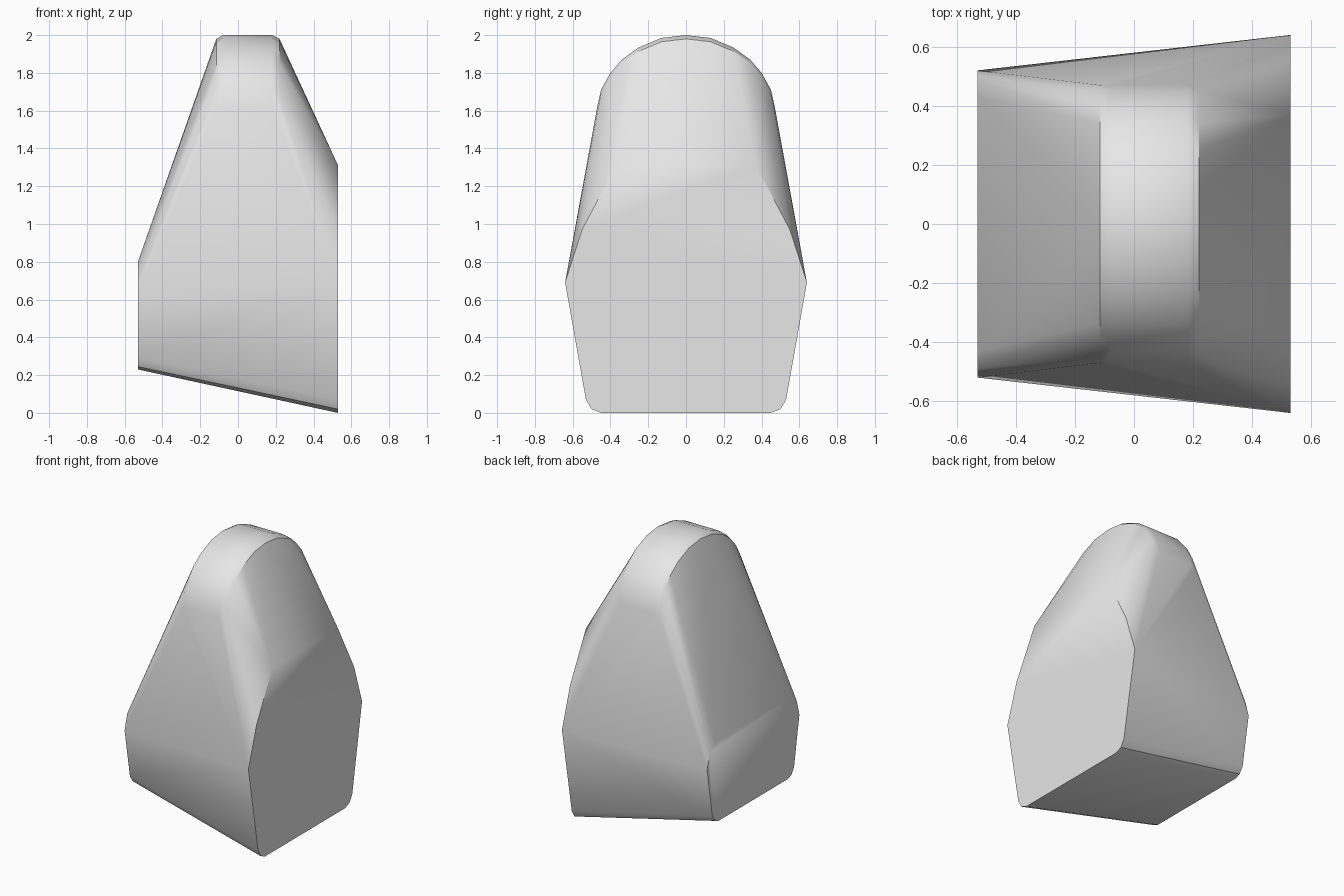
import bpy, bmesh, math

cube = bpy.data.objects.get("Cube")
if cube:
    bpy.data.objects.remove(cube, do_unlink=True)

grey = bpy.data.materials.new("plain_grey")
grey.use_nodes = True
colour = (0.8, 0.8, 0.8, 1)
grey.diffuse_color = colour
grey.node_tree.nodes["Principled BSDF"].inputs["Base Color"].default_value = colour

# Half outlines (y, z) of the two flat ends and of the arched crown
tall_end = [(0.45, 0), (0.5, 0.02), (0.53, 0.07), (0.64, 0.69), (0.55, 0.97), (0.37, 1.31)]
short_end = [(0.39, 0.23), (0.43, 0.245), (0.46, 0.29), (0.52, 0.64), (0.49, 0.75), (0.43, 0.8)]
crown = [(0.47, 1.62), (0.45, 1.71), (0.4, 1.8), (0.34, 1.87), (0.25, 1.935), (0.13, 1.985), (0, 2)]

# Sections along x: position, outline, amount lowered for the soft crown edges
sections = [
    (-0.53, short_end, 0), (0.53, tall_end, 0),
    (-0.115, crown, 0.02), (-0.08, crown, 0),
    (0.18, crown, 0), (0.22, crown, 0.02),
]

# Skin the mirrored sections into one faceted solid
bm = bmesh.new()
for x, outline, drop in sections:
    for y, z in outline:
        for side in ((1, -1) if y else (1,)):
            bm.verts.new((x, side * y, z - drop))
hull = bmesh.ops.convex_hull(bm, input=bm.verts[:])
spare = {g for key in ("geom_interior", "geom_unused") for g in hull[key]
         if isinstance(g, bmesh.types.BMVert) and g.is_valid}
bmesh.ops.delete(bm, geom=list(spare), context='VERTS')
bmesh.ops.dissolve_limit(bm, angle_limit=math.radians(0.5), verts=bm.verts[:], edges=bm.edges[:])
bmesh.ops.recalc_face_normals(bm, faces=bm.faces[:])

mesh = bpy.data.meshes.new("tapered_block")
bm.to_mesh(mesh)
bm.free()
mesh.materials.append(grey)
block = bpy.data.objects.new("tapered_block", mesh)
bpy.context.collection.objects.link(block)

# Smooth the rounded corners, keep the end faces crisp
bpy.ops.object.select_all(action='DESELECT')
block.select_set(True)
bpy.context.view_layer.objects.active = block
bpy.ops.object.shade_smooth_by_angle(angle=math.radians(30))
